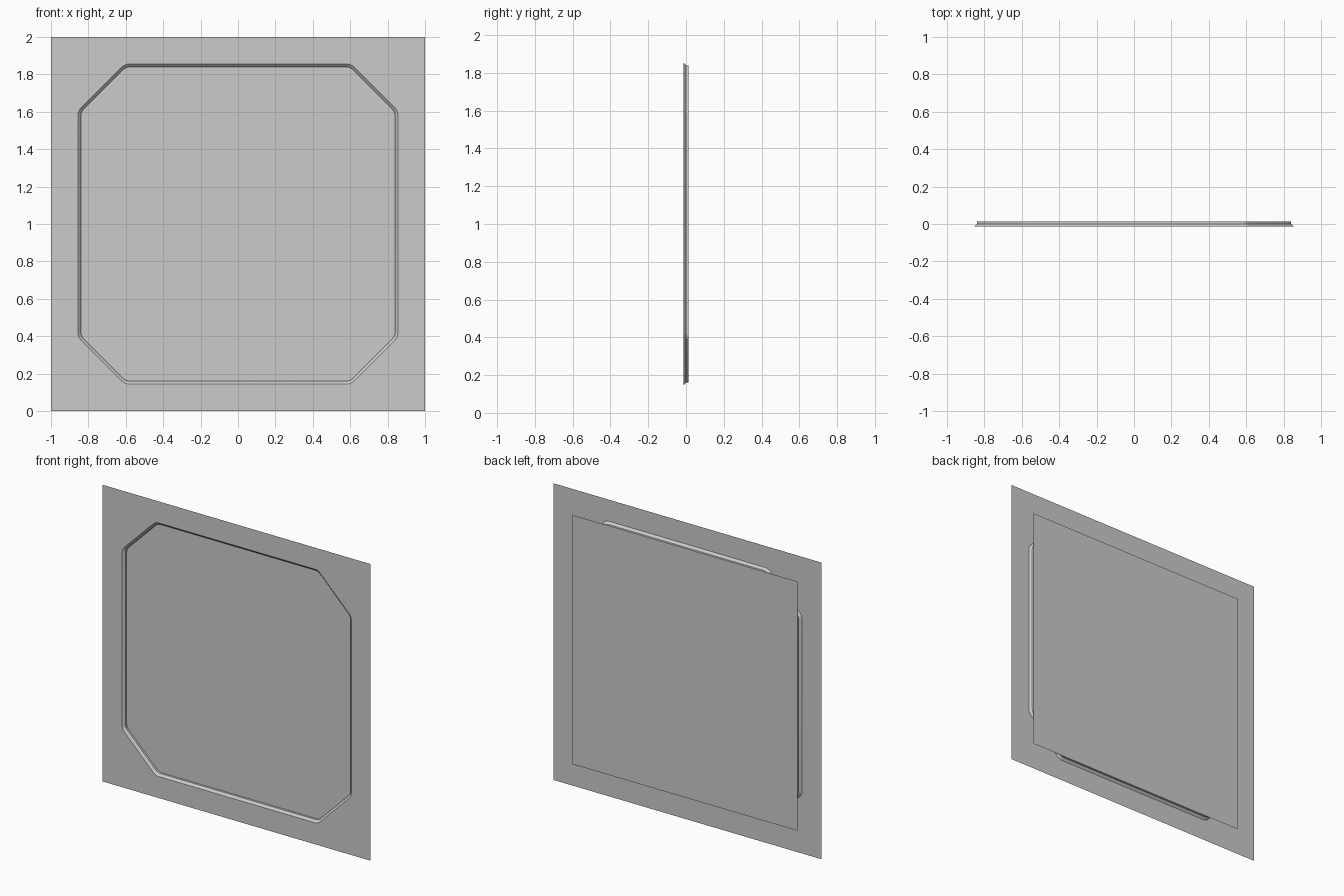
import bpy
import bmesh
import math

if "Cube" in bpy.data.objects:
    bpy.data.objects.remove(bpy.data.objects["Cube"])

FRONT, STEP, BACK = -0.014, 0.0, 0.014   # depth of the sheet, bevel end and back panel

grey = bpy.data.materials.new("plain grey")
grey.diffuse_color = (0.6, 0.6, 0.6, 1)
grey.use_nodes = True
grey.node_tree.nodes["Principled BSDF"].inputs["Base Color"].default_value = grey.diffuse_color


def finish(name, bm):
    mesh = bpy.data.meshes.new(name)
    bm.to_mesh(mesh)
    bm.free()
    obj = bpy.data.objects.new(name, mesh)
    mesh.materials.append(grey)
    bpy.context.collection.objects.link(obj)
    return obj


def square(half):
    return [(-half, -half), (half, -half), (half, half), (-half, half)]


def octagon(half, cut, trim=0.022, steps=4):
    """Octagon with softly rounded corners; cut is the |x| + |z| of its diagonals."""
    k = cut - half
    corners = [(k, -half), (half, -k), (half, k), (k, half),
               (-k, half), (-half, k), (-half, -k), (-k, -half)]
    points = []
    for i, p in enumerate(corners):
        ends = []
        for q in (corners[i - 1], corners[(i + 1) % 8]):
            d = math.dist(p, q)
            ends.append([p[n] + (q[n] - p[n]) * trim / d for n in (0, 1)])
        a, b = ends
        for s in range(steps + 1):
            t = s / steps
            points.append(tuple((1 - t) ** 2 * a[n] + 2 * t * (1 - t) * p[n] + t * t * b[n]
                                for n in (0, 1)))
    return points


def ring(bm, points, y):
    verts = [bm.verts.new((x, y, z + 1)) for x, z in points]
    return verts, [bm.edges.new((verts[i - 1], verts[i])) for i in range(len(verts))]


outer = octagon(0.855, 1.460)
inner = octagon(0.840, 1.439)

# Front sheet with the octagonal opening
bm = bmesh.new()
edges = ring(bm, square(1.0), FRONT)[1] + ring(bm, outer, FRONT)[1]
bmesh.ops.triangle_fill(bm, edges=edges, use_beauty=True, normal=(0, -1, 0))
bmesh.ops.dissolve_limit(bm, angle_limit=0.01, verts=bm.verts, edges=bm.edges)
for f in bm.faces:
    f.normal_update()
    if f.normal.y > 0:
        f.normal_flip()
finish("front_sheet", bm)

# Rim of the opening: sloped lip, then a straight wall to the back panel
bm = bmesh.new()
loops = [ring(bm, pts, y)[0] for pts, y in ((outer, FRONT), (inner, STEP), (inner, BACK))]
for a, b in zip(loops, loops[1:]):
    for i in range(len(a)):
        bm.faces.new((a[i - 1], a[i], b[i], b[i - 1]))
rim = finish("opening_rim", bm)
bpy.context.view_layer.objects.active = rim
rim.select_set(True)
bpy.ops.object.shade_smooth_by_angle(angle=math.radians(30))

# Square back panel
bm = bmesh.new()
bm.faces.new(ring(bm, square(0.84), BACK)[0])
finish("back_panel", bm)
